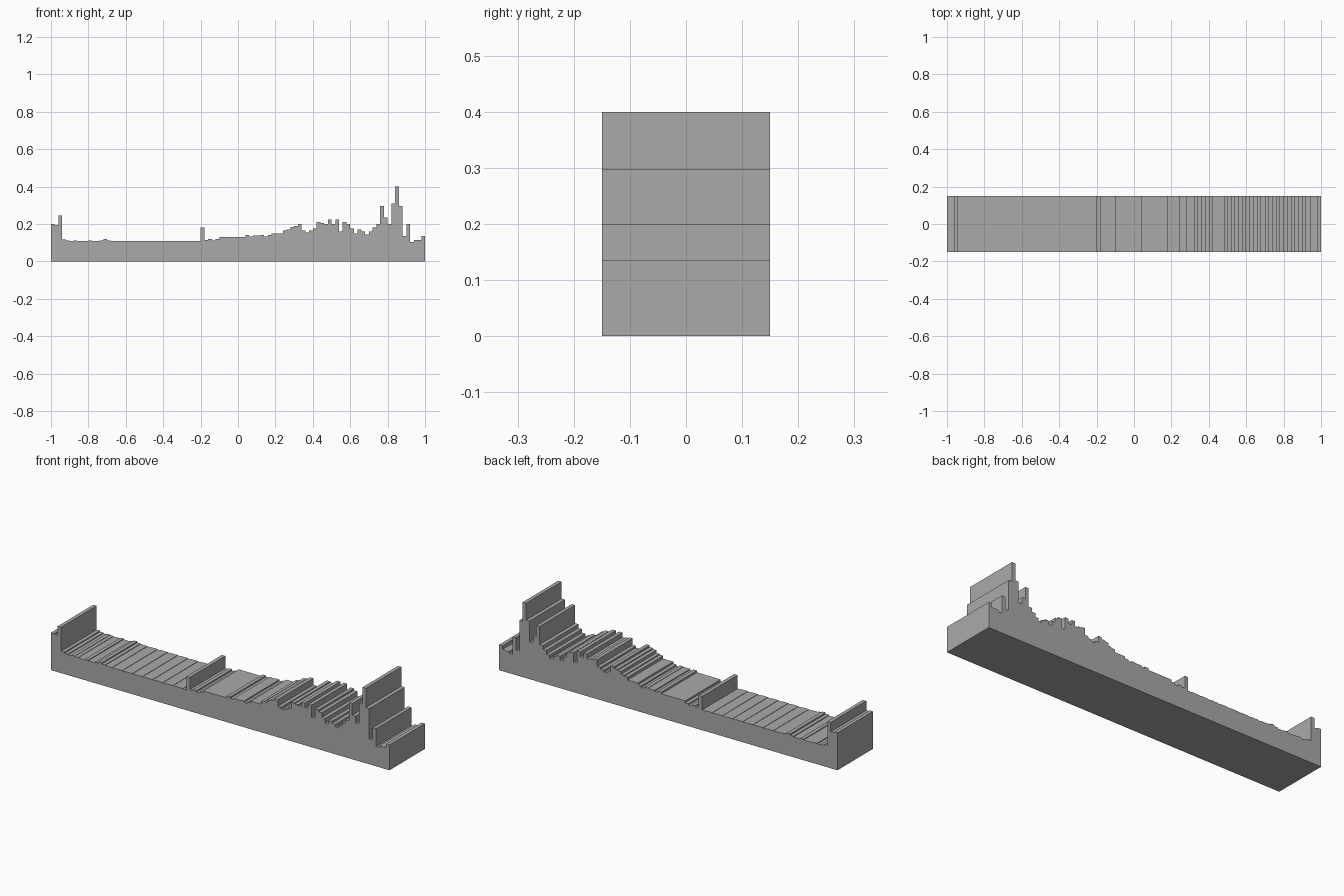
import bpy
import bmesh

# Remove the default cube if the scene has it
default_cube = bpy.data.objects.get("Cube")
if default_cube:
    bpy.data.objects.remove(default_cube, do_unlink=True)

LENGTH = 2.0
DEPTH = 0.3
UNIT = 0.001    # step heights are listed in thousandths


def make_material(name, colour):
    material = bpy.data.materials.new(name)
    material.use_nodes = True
    material.diffuse_color = colour
    material.node_tree.nodes["Principled BSDF"].inputs["Base Color"].default_value = colour
    return material


def step_outline(heights):
    """Closed outline of a row of equally wide steps standing on the ground."""
    width = LENGTH / len(heights)
    left = -LENGTH / 2
    outline = [(left, 0.0)]
    previous = None
    for index, height in enumerate(heights):
        x = left + index * width
        if height != previous:
            if previous is not None:
                outline.append((x, previous * UNIT))
            outline.append((x, height * UNIT))
        previous = height
    outline.append((-left, previous * UNIT))
    outline.append((-left, 0.0))
    return outline


def extrude_outline(name, outline, material):
    """Solid made by sweeping an outline in the xz plane along y."""
    bm = bmesh.new()
    front = bm.faces.new([bm.verts.new((x, -DEPTH / 2, z)) for x, z in outline])
    swept = bmesh.ops.extrude_face_region(bm, geom=[front], use_keep_orig=True)
    moved = [item for item in swept["geom"] if isinstance(item, bmesh.types.BMVert)]
    bmesh.ops.translate(bm, verts=moved, vec=(0.0, DEPTH, 0.0))
    bmesh.ops.recalc_face_normals(bm, faces=bm.faces)
    mesh = bpy.data.meshes.new(name)
    bm.to_mesh(mesh)
    bm.free()
    mesh.materials.append(material)
    solid = bpy.data.objects.new(name, mesh)
    bpy.context.collection.objects.link(solid)
    return solid


# Raised wall at the left end, then the long flat floor with a few low ridges
end_wall = [200, 195, 245]
floor = [117, 112, 108, 112, 110, 108, 108, 112, 108, 108, 112, 119, 113]
flat_run = [110, 110, 108] * 8

# Single thin fin and the gentle slope behind it
fin = [180]
slope = [115, 120, 113, 120] + [130] * 7 + [140, 133, 138, 138, 140, 133, 140]

# Rolling ridges
ridges = [150, 150, 150, 165, 170, 185, 190, 200, 165, 155, 165, 175,
          210, 205, 200, 225, 200, 225, 160, 210, 200, 175, 150, 170,
          160, 145, 160, 180, 200]

# Tall peak and the low right end
peak = [297, 235, 200, 310, 400, 297, 135, 200]
low_end = [105, 115, 115, 135]

grey = make_material("plain grey", (0.4, 0.4, 0.4, 1.0))
extrude_outline("stepped_block",
                step_outline(end_wall + floor + flat_run + fin + slope
                             + ridges + peak + low_end), grey)
